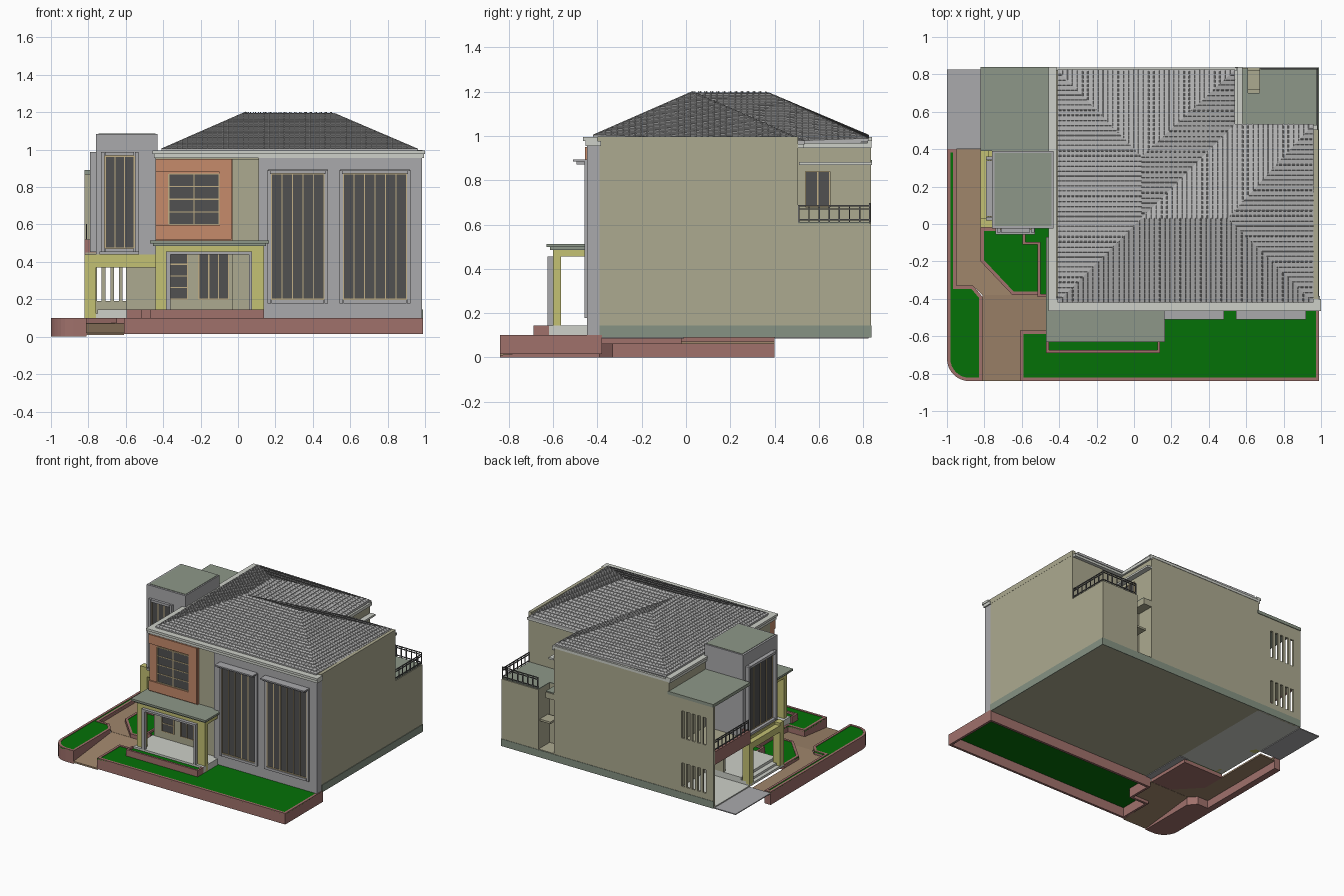
import bpy, bmesh, math
from mathutils import Vector

if "Cube" in bpy.data.objects:
    bpy.data.objects.remove(bpy.data.objects["Cube"])

def mat(name, *rgb):
    m = bpy.data.materials.new(name)
    m.diffuse_color = (*[c ** 2.2 for c in rgb], 1)
    m.use_nodes = True
    m.node_tree.nodes["Principled BSDF"].inputs["Base Color"].default_value = m.diffuse_color
    return m

BEIGE = mat("beige_wall", .67, .66, .56)
GREY = mat("grey_wall", .66, .66, .67)
PLINTH = mat("plinth", .52, .57, .51)
FLAT = mat("flat_roof", .55, .59, .53)
BRICK = mat("brick", .62, .44, .42)
PATH = mat("path", .62, .52, .42)
GRASS = mat("grass", .05, .44, .06)
YELLOW = mat("yellow", .76, .75, .45)
ORANGE = mat("orange", .77, .54, .42)
GLASS = mat("glass", .32, .32, .32)
TAN = mat("window_frame", .75, .68, .52)
ROOF = mat("roof_tile", .70, .70, .70)
PALE = mat("pale", .80, .81, .78)
IRON = mat("iron", .38, .38, .38)

def finish(name, bm, m):
    bmesh.ops.recalc_face_normals(bm, faces=bm.faces)
    me = bpy.data.meshes.new(name)
    bm.to_mesh(me)
    bm.free()
    me.materials.append(m)
    ob = bpy.data.objects.new(name, me)
    bpy.context.collection.objects.link(ob)
    return ob

def boxes(name, m, *lst):
    """One object from boxes given as (x0, x1, y0, y1, z0, z1)."""
    bm = bmesh.new()
    for x0, x1, y0, y1, z0, z1 in lst:
        for v in bmesh.ops.create_cube(bm, size=1)["verts"]:
            v.co = (x1 if v.co.x > 0 else x0, y1 if v.co.y > 0 else y0, z1 if v.co.z > 0 else z0)
    return finish(name, bm, m)

def raise_up(bm, dz):
    for v in bmesh.ops.extrude_face_region(bm, geom=bm.faces[:])["geom"]:
        if isinstance(v, bmesh.types.BMVert):
            v.co.z += dz

def prism(name, m, pts, z0, z1, slope=lambda y: 0):
    bm = bmesh.new()
    bm.faces.new([bm.verts.new((x, y, z0 + slope(y))) for x, y in pts])
    raise_up(bm, z1 - z0)
    return finish(name, bm, m)

def bed(name, pts, z0=0, closed=True, top=.1, t=.018):
    """Grass bed with a brick curb around it."""
    bm = bmesh.new()
    f = bm.faces.new([bm.verts.new((x, y, z0)) for x, y in pts])
    bm.normal_update()
    bmesh.ops.inset_region(bm, faces=[f], thickness=t, use_even_offset=True, use_boundary=True)
    bmesh.ops.delete(bm, geom=[f], context='FACES')
    raise_up(bm, top - z0)
    finish(name + "_curb", bm, BRICK)
    prism(name + "_grass", GRASS, pts, top - .012, top - .004)
    if closed:
        prism(name + "_base", BRICK, pts, z0, z0 + .006)

def window(name, axis, d, s, a0, a1, z0, z1, cols, rows=1, trim=None):
    """Window on a wall at depth d, facing s along the other axis; a runs along the wall."""
    def B(p0, p1, q0, q1, out):
        e0, e1 = sorted((d - s * .004, d + s * out))
        return (p0, p1, e0, e1, q0, q1) if axis == 'x' else (e0, e1, p0, p1, q0, q1)
    w = .003
    boxes(name + "_glass", GLASS, B(a0, a1, z0, z1, .004))
    bars = [B(x - w, x + w, z0, z1, .008) for x in (a0 + (a1 - a0) * i / cols for i in range(cols + 1))]
    bars += [B(a0, a1, z - w, z + w, .007) for z in (z0 + (z1 - z0) * i / rows for i in range(rows + 1))]
    boxes(name + "_frame", TAN, *bars)
    if trim:
        o, t = .022, trim
        boxes(name + "_surround", GREY, B(a0 - o, a0 - w, z0 - o, z1 + o, t), B(a1 + w, a1 + o, z0 - o, z1 + o, t),
              B(a0, a1, z0 - o, z0 - w, t), B(a0, a1, z1 + w, z1 + o, t))

def railing(name, p, q, z0, z1, n):
    r = .003
    lst = []
    for i in range(n + 1):
        x, y = (p[k] + (q[k] - p[k]) * i / n for k in (0, 1))
        lst.append((x - r, x + r, y - r, y + r, z0, z1))
    for z in (z1, z1 - .015, z0 + .012):
        lst.append((min(p[0], q[0]) - r, max(p[0], q[0]) + r, min(p[1], q[1]) - r, max(p[1], q[1]) + r, z - r, z + r))
    boxes(name, IRON, *lst)

# Garden beds and paths
arc = [(-.88 + .12 * math.cos(a), -.72 + .12 * math.sin(a)) for a in (math.pi * (1 + i / 16) for i in range(9))]
bed("left_garden", [(-.95, .4), (-1, .4)] + arc + [(-.81, -.84), (-.81, -.39), (-.86, -.33), (-.95, -.33)])
bed("front_garden", [(-.61, -.84), (.99, -.84), (.99, -.38), (-.47, -.38), (-.47, -.57), (-.61, -.57)], .015, False)
bed("middle_garden", [(-.82, -.02), (-.82, -.2), (-.65, -.38), (-.48, -.38), (-.48, -.02)], .06)
prism("sloped_path", PATH, [(-.81, -.84), (-.61, -.84), (-.61, -.57), (-.47, -.57), (-.47, -.38), (-.81, -.38)],
      .008, .02, lambda y: (y + .84) * .11)
prism("side_path", PATH, [(-.95, .4), (-.82, .4), (-.82, -.2), (-.65, -.38), (-.81, -.38), (-.86, -.33), (-.95, -.33)],
      .06, .072)
boxes("drive_slab", GREY, (-1, -.82, .4, .825, .085, .092), (-.5, -.43, -.39, -.01, .085, .092))
boxes("planter_walls", BRICK, (-.47, .14, -.69, -.675, .09, .145), (-.47, -.455, -.69, -.62, .09, .145),
      (.125, .14, -.69, -.62, .09, .145), (-.595, -.5, -.11, -.095, .09, .145), (-.595, -.58, -.11, -.02, .09, .145),
      (-.515, -.5, -.38, -.095, .09, .145), (-.515, -.47, -.39, -.375, .09, .145))
boxes("planter_grass", GRASS, (-.455, .125, -.675, -.62, .09, .13), (-.58, -.44, -.095, -.02, .09, .13),
      (-.5, -.44, -.375, -.095, .09, .13))

# Main body: L-shaped upper storey, lower rear block with a niche
prism("main_walls", BEIGE, [(-.44, -.39), (.985, -.39), (.985, .505), (.54, .505), (.54, .835), (-.44, .835)], .09, .965)
boxes("rear_terrace_block", BEIGE, (.67, .985, .5, .835, .09, .605), (.54, .67, .5, .7, .09, .605),
      (.54, .61, .7, .835, .56, .605), (.54, .67, .7, .835, .09, .15), (.58, .67, .72, .82, .36, .375))
boxes("terrace_floor", FLAT, (.54, .98, .505, .70, .605, .612), (.67, .98, .70, .83, .605, .612),
      (.54, .61, .70, .83, .605, .612))
boxes("plinth_band", PLINTH, (.98, .989, -.39, .838, .09, .145), (-.82, .988, .83, .838, .09, .145))
railing("terrace_rail_side", (.98, .51), (.98, .83), .61, .685, 7)
railing("terrace_rail_back", (.68, .83), (.98, .83), .61, .695, 7)
window("terrace_window", 'y', .54, 1, .54, .65, .68, .84, 2)
boxes("terrace_hood", PALE, (.54, .58, .51, .84, .868, .882))

# Front facade
boxes("front_grey_wall", GREY, (.11, .985, -.447, -.385, .1, .955))
boxes("front_beige_strip", BEIGE, (-.03, .11, -.43, -.385, .145, .95))
boxes("orange_bay", ORANGE, (-.44, -.03, -.447, -.385, .51, .95), (-.44, -.1, -.457, -.44, .52, .595),
      (-.1, -.035, -.457, -.44, .52, .95), (-.44, -.1, -.457, -.44, .88, .95))
window("bay_window", 'x', -.447, -1, -.37, -.1, .6, .87, 2, 4)
for i, (a, b, c) in enumerate([(.18, .46, 5), (.565, .90, 6)]):
    window("tall_window_%d" % i, 'x', -.447, -1, a, b, .2, .87, c, 1, .012)
    boxes("window_hood_%d" % i, GREY, (a - .02, b + .02, -.51, -.44, .885, .895), (a - .01, b + .01, -.495, -.44, .872, .885))
window("entry_side_window", 'x', -.39, -1, -.37, -.27, .2, .45, 1, 4)
window("entry_door", 'x', -.39, -1, -.21, -.05, .2, .45, 3)

# Entrance porch
boxes("porch_floor", PALE, (-.455, .14, -.62, -.385, .09, .145))
boxes("porch_frame", YELLOW, (-.44, -.375, -.6, -.565, .1, .5), (.075, .14, -.6, -.565, .1, .5),
      (-.44, .14, -.6, -.565, .455, .5), (-.44, -.4, -.565, -.385, .455, .5), (.1, .14, -.565, -.385, .455, .5))
boxes("porch_inner_frame", GREY, (-.385, -.36, -.625, -.6, .145, .455), (.06, .075, -.625, -.6, .145, .455),
      (-.385, .075, -.625, -.6, .44, .455))
boxes("porch_roof", FLAT, (-.47, .165, -.63, -.385, .498, .513), (-.455, .15, -.615, -.385, .485, .498),
      (-.47, -.43, -.39, -.07, .498, .513))

# Side tower over the left porch
boxes("tower", GREY, (-.76, -.43, -.025, .39, .44, 1.083))
boxes("tower_roof", FLAT, (-.745, -.44, -.01, .38, 1.08, 1.086))
window("tower_front_window", 'x', -.025, -1, -.71, -.555, .475, .965, 3, 1, .02)
window("tower_side_window", 'y', -.76, -1, .04, .34, .475, .965, 4, 1, .03)
boxes("tower_sill", GREY, (-.74, -.53, -.055, -.02, .44, .455))
boxes("side_porch_frame", YELLOW, (-.82, -.76, -.02, .03, .09, .42), (-.82, -.76, .35, .4, .09, .42),
      (-.82, -.44, -.02, .03, .37, .44), (-.82, -.78, -.02, .4, .37, .42), (-.78, -.44, .03, .4, .41, .44))
boxes("side_porch_floor", PALE, (-.75, -.44, -.02, .4, .09, .145), (-.79, -.75, -.02, .4, .09, .125),
      (-.82, -.79, -.02, .4, .09, .108))
boxes("side_porch_wall", BEIGE, (-.6, -.44, .375, .4, .145, .42))

# Carport with a balcony above it and slots through the back wall
boxes("carport_floor", PALE, (-.82, -.44, .4, .835, .09, .1))
slots = [-.755 + .046 * i for i in range(5)]
wall = [(-.82, -.44, .82, .835, a, b) for a, b in ((.09, .19), (.37, .56), (.77, .87))]
for a, b in zip([-.82] + [s + .026 for s in slots], slots + [-.44]):
    wall += [(a, b, .82, .835, .19, .37), (a, b, .82, .835, .56, .77)]
boxes("slotted_back_wall", BEIGE, *wall)
boxes("balcony_floor", BEIGE, (-.815, -.44, .39, .825, .42, .45))
boxes("balcony_parapet", BRICK, (-.82, -.80, .39, .82, .42, .52), (-.82, -.76, .39, .405, .42, .52))
railing("balcony_rail", (-.81, .4), (-.81, .81), .52, .6, 9)
boxes("balcony_roof", FLAT, (-.82, -.43, .39, .84, .868, .892))

# Cornice and parapets below the roof
boxes("cornice", PALE, (-.45, .995, -.455, -.385, .955, .978), (-.457, 1, -.466, -.40, .978, .995),
      (-.45, -.43, -.40, .835, .955, .978), (-.457, -.415, -.41, .84, .978, .995),
      (-.44, .55, .82, .838, .96, .98), (.54, .98, .5, .53, .945, .965), (.535, .555, .53, .838, .945, .968))
boxes("side_parapet", BEIGE, (.96, .986, -.40, .505, .96, .998))

# Hipped roof in stepped tile courses: every eave corner slides straight to its ridge point
pairs = [((-.41, -.42, 1.0), (.04, .03, 1.197)), ((.96, -.42, 1.0), (.5, .03, 1.197)),
         ((.96, .535, .975), (.5, .03, 1.197)), ((.54, .535, .975), (.04, .03, 1.197)),
         ((.54, .825, .985), (.04, .36, 1.197)), ((-.41, .825, 1.0), (.04, .36, 1.197))]
pairs = [(Vector(a), Vector(b)) for a, b in pairs]
bm = bmesh.new()
N, lip = 20, .005
prev = None
loops = [(0, -.012)] + [c for k in range(N) for c in ((k / N, lip), ((k + 1) / N, 0))]
for t, dz in loops:
    ring = [bm.verts.new(a.lerp(b, t) + Vector((0, 0, dz))) for a, b in pairs]
    if prev:
        for i in range(6):
            j = (i + 1) % 6
            bm.faces.new((prev[i], prev[j], ring[j], ring[i]))
    prev = ring
bmesh.ops.remove_doubles(bm, verts=bm.verts, dist=1e-5)
finish("tiled_roof", bm, ROOF)
prism("roof_soffit", GREY, [tuple(a.xy) for a, b in pairs], .962, .970)

# Thin tile ribs running up each slope, clipped to the slope's outline
cu = bpy.data.curves.new("tile_ribs", 'CURVE')
cu.dimensions = '3D'
cu.bevel_depth = .003
cu.bevel_resolution = 0
for i in range(6):
    (a, ra), (b, rb) = pairs[i], pairs[(i + 1) % 6]
    quad = [a, b, rb, ra]
    ax = 0 if abs(b.x - a.x) > abs(b.y - a.y) else 1
    lo, hi = min(p[ax] for p in quad), max(p[ax] for p in quad)
    n = int((hi - lo) / .027)
    for k in range(1, n):
        s = lo + (hi - lo) * k / n
        hits = []
        for p, q in zip(quad, quad[1:] + quad[:1]):
            if (p[ax] - s) * (q[ax] - s) < 0:
                hits.append(p.lerp(q, (s - p[ax]) / (q[ax] - p[ax])))
        if len(hits) == 2:
            sp = cu.splines.new('POLY')
            sp.points.add(1)
            for pt, h in zip(sp.points, hits):
                pt.co = (h.x, h.y, h.z + .003, 1)
cu.materials.append(ROOF)
bpy.context.collection.objects.link(bpy.data.objects.new("tile_ribs", cu))
